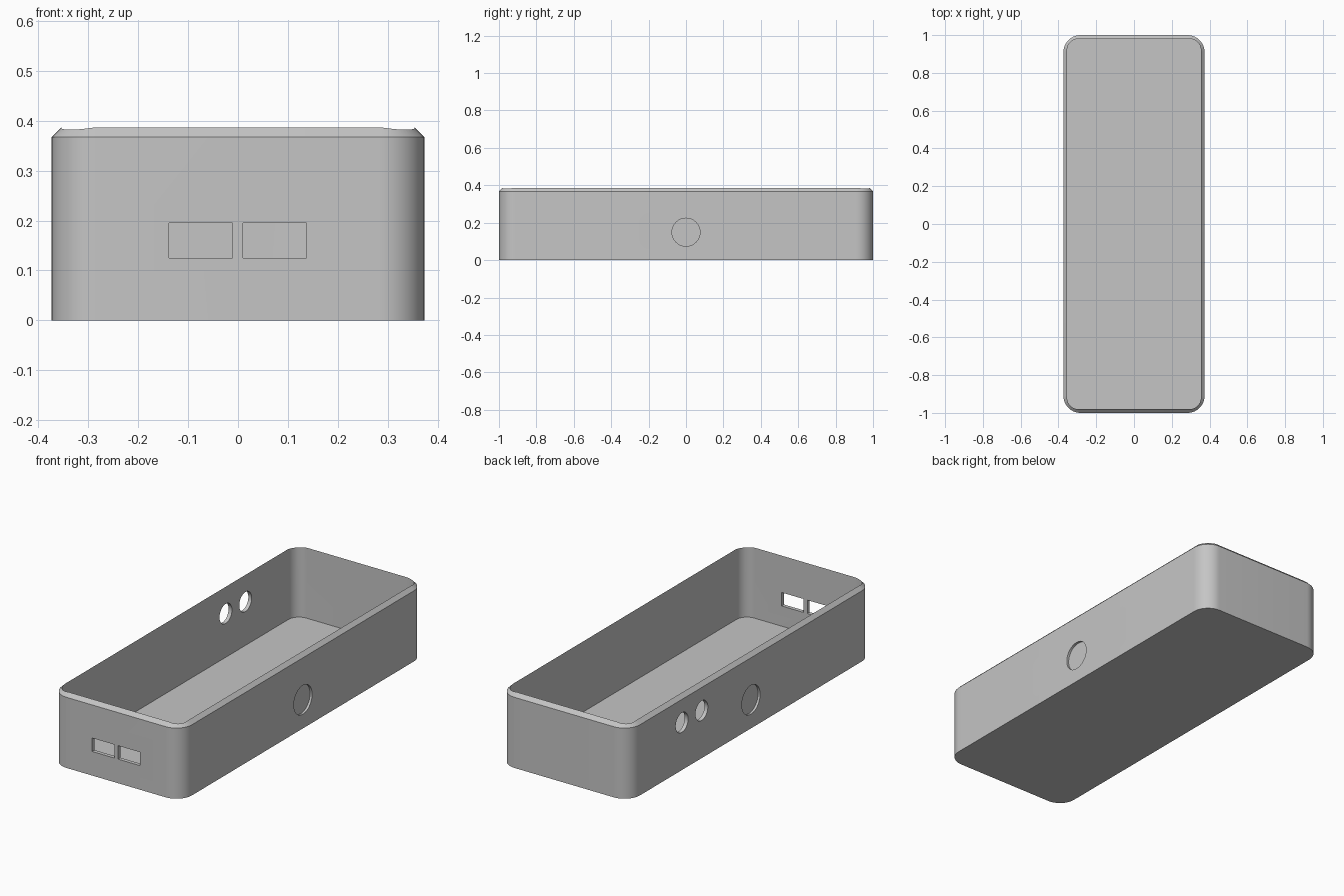
import bpy, bmesh, math

cube = bpy.data.objects.get("Cube")
if cube:
    bpy.data.objects.remove(cube, do_unlink=True)

HALF_X, HALF_Y = 0.3735, 1.0
WALL, FLOOR, SHOULDER = 0.0195, 0.02, 0.367
LEAN = 0.03           # inset and rise of the bevelled cap before hollowing
STEPS = 14            # segments per rounded corner

grey = bpy.data.materials.new("plain grey")
grey.use_nodes = True
colour = (0.56, 0.56, 0.56, 1)
grey.diffuse_color = colour
grey.node_tree.nodes["Principled BSDF"].inputs["Base Color"].default_value = colour


def rounded_loop(hx, hy, r, z):
    """Points of a rounded rectangle, counter-clockwise."""
    pts = []
    for q, (sx, sy) in enumerate([(1, 1), (-1, 1), (-1, -1), (1, -1)]):
        for i in range(STEPS + 1):
            a = (q + i / STEPS) * math.pi / 2
            pts.append((sx * (hx - r) + r * math.cos(a),
                        sy * (hy - r) + r * math.sin(a), z))
    return pts


def loft(name, loops):
    """Closed solid through a stack of matching loops."""
    bm = bmesh.new()
    rings = [[bm.verts.new(p) for p in loop] for loop in loops]
    n = len(rings[0])
    for low, high in zip(rings, rings[1:]):
        for i in range(n):
            j = (i + 1) % n
            bm.faces.new((low[i], low[j], high[j], high[i]))
    bm.faces.new(rings[0][::-1])
    bm.faces.new(rings[-1])
    bmesh.ops.recalc_face_normals(bm, faces=bm.faces)
    mesh = bpy.data.meshes.new(name)
    bm.to_mesh(mesh)
    bm.free()
    mesh.materials.append(grey)
    obj = bpy.data.objects.new(name, mesh)
    bpy.context.collection.objects.link(obj)
    return obj


def box_cutter(x0, x1, y0, y1, z0, z1):
    return loft("slot_cutter", [[(x0, y0, z), (x1, y0, z), (x1, y1, z), (x0, y1, z)]
                                for z in (z0, z1)])


def round_cutter(x0, x1, y, z, r, n=48):
    ring = [(y + r * math.cos(2 * math.pi * i / n),
             z + r * math.sin(2 * math.pi * i / n)) for i in range(n)]
    return loft("round_cutter", [[(x, a, b) for a, b in ring] for x in (x0, x1)])


def cut(target, cutter):
    cutter.hide_render = True
    mod = target.modifiers.new("cut", "BOOLEAN")
    mod.operation = "DIFFERENCE"
    mod.solver = "EXACT"
    mod.object = cutter
    bpy.context.view_layer.objects.active = target
    bpy.ops.object.modifier_apply(modifier=mod.name)
    bpy.data.objects.remove(cutter, do_unlink=True)


# Outer body with a sloping cap that becomes the bevelled rim
R = 0.09
tray = loft("case_tray", [
    rounded_loop(HALF_X, HALF_Y, R, 0),
    rounded_loop(HALF_X, HALF_Y, R, SHOULDER),
    rounded_loop(HALF_X - LEAN, HALF_Y - LEAN, R - LEAN, SHOULDER + LEAN)])

# Hollow interior, with tighter corners that thin the rim slightly
cut(tray, loft("cavity_cutter", [
    rounded_loop(HALF_X - WALL, HALF_Y - WALL, 0.06, z) for z in (FLOOR, 0.6)]))

# Two port slots through the front wall
for x0, x1 in ((-0.138, -0.011), (0.01, 0.137)):
    cut(tray, box_cutter(x0, x1, -1.1, -0.9, 0.125, 0.195))

# Shallow round recess in the middle of each long side
for s in (-1, 1):
    cut(tray, round_cutter(s * (HALF_X - 0.012), s * 0.5, 0, 0.149, 0.075))

# Two round holes through the right wall
for y in (0.405, 0.567):
    cut(tray, round_cutter(-0.5, -0.3, y, 0.247, 0.051))

# Smooth corners, crisp edges
bpy.ops.object.select_all(action="DESELECT")
tray.select_set(True)
bpy.context.view_layer.objects.active = tray
bpy.ops.object.shade_smooth_by_angle(angle=math.radians(30))
